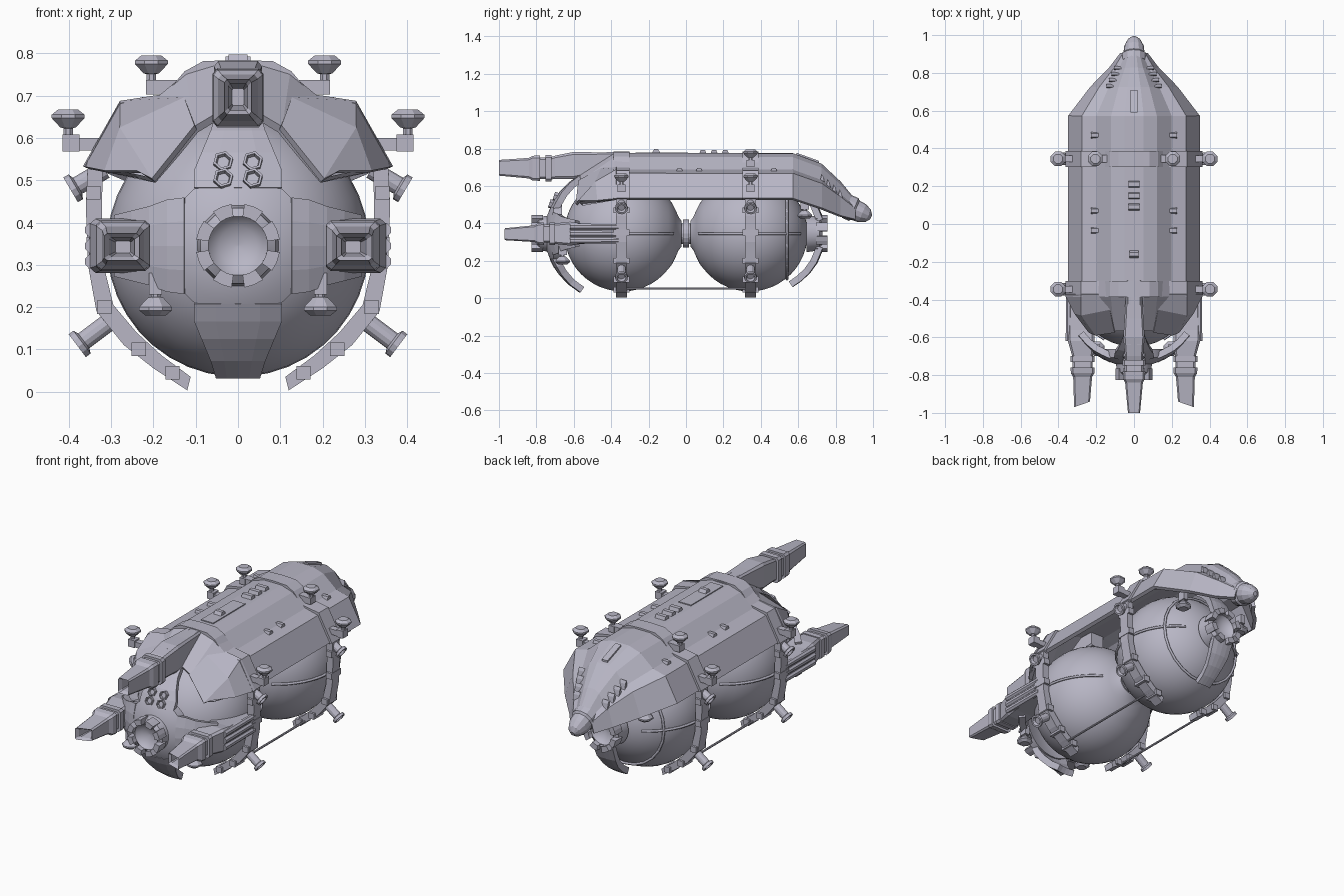
import bpy, bmesh
from math import sin, cos, pi, sqrt
from mathutils import Vector

cube = bpy.data.objects.get("Cube")
if cube:
    bpy.data.objects.remove(cube)

GREY = (0.48, 0.47, 0.56, 1)
mat = bpy.data.materials.new("lavender_grey")
mat.use_nodes = True
mat.diffuse_color = GREY
mat.node_tree.nodes["Principled BSDF"].inputs["Base Color"].default_value = GREY
AXIS = 0.345           # height of the long axis
FRAMES = (-0.345, 0.345)


def build(name, verts, faces, mirror=False, solid=0, smooth=False):
    me = bpy.data.meshes.new(name)
    me.from_pydata([tuple(v) for v in verts], [], faces)
    bm = bmesh.new()
    bm.from_mesh(me)
    bmesh.ops.remove_doubles(bm, verts=bm.verts, dist=1e-5)
    bmesh.ops.recalc_face_normals(bm, faces=bm.faces)
    bm.to_mesh(me)
    bm.free()
    me.materials.append(mat)
    ob = bpy.data.objects.new(name, me)
    bpy.context.collection.objects.link(ob)
    if mirror:
        ob.modifiers.new("mirror", 'MIRROR').merge_threshold = 0.0005
    if solid:
        m = ob.modifiers.new("thickness", 'SOLIDIFY')
        m.thickness, m.offset = solid, 0
    if smooth:
        bpy.ops.object.select_all(action='DESELECT')
        ob.select_set(True)
        bpy.context.view_layer.objects.active = ob
        bpy.ops.object.shade_smooth_by_angle(angle=0.6)


def loft(name, rings, closed=True, caps=True, **kw):
    n = len(rings[0])
    faces = [(i * n + j, i * n + (j + 1) % n, (i + 1) * n + (j + 1) % n, (i + 1) * n + j)
             for i in range(len(rings) - 1) for j in range(n if closed else n - 1)]
    if caps and closed:
        faces += [tuple(range(n)), tuple(range((len(rings) - 1) * n, len(rings) * n))]
    build(name, [p for r in rings for p in r], faces, **kw)


def lathe(name, start, direction, profile, sides=8, **kw):
    """Profile of (distance along direction, radius)."""
    d = Vector(direction).normalized()
    u = d.orthogonal().normalized()
    w = d.cross(u)
    rings = [[Vector(start) + d * t + (u * cos(a) + w * sin(a)) * r
              for a in [2 * pi * (k + 0.5) / sides for k in range(sides)]] for t, r in profile]
    loft(name, rings, **kw)


def box(name, c, s, mirror=False, wedge=1.0, slope=0.0):
    """Box with optional narrower top and a rise along y."""
    x, y, z = [v / 2 for v in s]
    rings = [[(c[0] + i * x, c[1] + j * y * (wedge if k > 0 else 1), c[2] + k * z + j * y * slope)
              for i, j in ((-1, -1), (1, -1), (1, 1), (-1, 1))] for k in (-1, 1)]
    loft(name, rings, mirror=mirror)


def dish(name, c, up=1):
    lathe(name, c, (0, 0, up), [(-.07, .012), (-.024, .012), (-.022, .02), (0, .042), (.008, .042), (.02, .026)],
          mirror=True)


# Two spherical tanks flaring into a shared neck
R = 0.31
for label, s in (("front", -1), ("rear", 1)):
    prof = [(-R * cos(a), max(R * sin(a), 0.001)) for a in [pi * k / 24 for k in range(20)]]
    prof += [(0.265, 0.165), (0.285, 0.125), (0.3, 0.09), (0.315, 0.07)]
    lathe(label + "_tank", (0, s * 0.34, AXIS), (0, -s, 0), prof, 40, smooth=True)
lathe("tank_neck", (0, -.06, AXIS), (0, 1, 0),
      [(0, .055), (.045, .055), (.045, .075), (.075, .075), (.075, .055), (.12, .055)], 20)

# Armoured hull canopy with front flare and drooping tail
H = [(0, .765), (.05, .765), (.116, .745), (.195, .678), (.27, .66), (.34, .53)]


def section(y, sx=1, base=.53, sz=1):
    return [(x * sx, y, base + (z - .53) * sz) for x, z in H]


flare = [(0, .65), (.05, .65), (.1, .62), (.14, .57), (.2, .5), (.24, .51)]
hull = [[(x, -.56, z) for x, z in flare], section(-.38, 1.02), section(-.3), section(.57),
        section(.72, .66, .48, .98), section(.82, .37, .44, .75), section(.9, .19, .42, .42)]
loft("hull_canopy", hull, closed=False, mirror=True, solid=0.02)
lathe("tail_cap", (0, .86, .49), (0, .92, -.4),
      [(0, .066), (.04, .066), (.05, .056), (.09, .052), (.125, .035), (.142, .012)], 12)
for k in range(4):
    box("tail_gill", (.107 - k * .013, .73 + .032 * k, .642 - k * .028), (.075, .022, .03), True, .4, -.7)

# Shoulder plates over the canopy front corners
shoulder = [[(.1, -.57, .625), (.2, -.585, .5), (.235, -.57, .52)],
            [(.125, -.45, .69), (.275, -.48, .62), (.31, -.47, .52)],
            [(.165, -.37, .698), (.275, -.37, .682), (.36, -.37, .53)]]
loft("shoulder_plate", shoulder, closed=False, mirror=True, solid=0.016)

# Frame hoops: raised band over the canopy, open cradle below
arch = [(0, .775), (.08, .772), (.12, .75), (.17, .692), (.275, .674), (.353, .53)]
cradle = [((.355, .535), (.32, .53)), ((.36, .44), (.322, .43)), ((.355, .3), (.318, .3)),
          ((.335, .19), (.295, .205)), ((.27, .11), (.24, .14)), ((.2, .055), (.18, .085)),
          ((.12, .003), (.112, .035))]
for fy in FRAMES:
    loft("frame_band", [[(x, fy + d, z) for x, z in arch] for d in (-.042, .042)],
         closed=False, mirror=True, solid=0.02)
    loft("frame_cradle", [[(o[0], fy - .03, o[1]), (o[0], fy + .03, o[1]),
                           (i[0], fy + .03, i[1]), (i[0], fy - .03, i[1])] for o, i in cradle], mirror=True)
    for x, z in ((.342, .47), (.342, .35), (.316, .2), (.235, .1), (.155, .045)):
        box("frame_clamp", (x, fy, z), (.034, .085, .032), True)
    # Angled thrusters on the hoop
    for c, d in (((.315, fy, .525), (.85, 0, -.5)), ((.305, fy, .165), (.8, 0, -.6))):
        lathe("side_thruster", c, d, [(0, .022), (.075, .022), (.08, .034), (.094, .034), (.094, .024), (.08, .018)],
              12, mirror=True)
    # Outrigger dishes
    box("dish_bracket", (.35, fy, .585), (.07, .035, .03), True)
    box("dish_mount", (.395, fy, .588), (.04, .045, .04), True)
    dish("side_dish", (.402, fy, .647))
box("roof_dish_bracket", (.16, .345, .72), (.07, .04, .035), True)
box("roof_dish_mount", (.2, .345, .72), (.035, .045, .035), True)
dish("roof_dish", (.205, .345, .775))
for label, y, z in (("front", -.66, .2), ("rear", .635, .445)):
    dish(label + "_hanging_dish", (.195, y, z), -1)
    box(label + "_hanging_mount", (.195, y, z + .055), (.03, .045, .05), True)

# Long tie rods and thin cage bands
lathe("lower_rod", (.185, -.345, .052), (0, 1, 0), [(0, .006), (.69, .006)], mirror=True)


def hoop(name, points, r=.007):
    cu = bpy.data.curves.new(name, 'CURVE')
    cu.dimensions, cu.bevel_depth, cu.bevel_resolution = '3D', r, 1
    sp = cu.splines.new('POLY')
    sp.points.add(len(points) - 1)
    for p, q in zip(sp.points, points):
        p.co = (*q, 1)
    cu.materials.append(mat)
    bpy.context.collection.objects.link(bpy.data.objects.new(name, cu))


ARC = [pi * k / 24 for k in range(25)]
for s in (-1, 1):
    for label, cy in (("front", -.34), ("rear", .34)):
        hoop(label + "_equator_band", [(s * .313 * sin(a), cy - .313 * cos(a), AXIS) for a in ARC[4:21]])
band_r = sqrt(.315 ** 2 - .2 ** 2)
hoop("rear_latitude_band", [(band_r * cos(2 * a), .54, AXIS + band_r * sin(2 * a)) for a in ARC])


# End spiders: thick curved arms standing off the tanks, with a docking port
def arm(name, s, cy, depth, rad, d, rows):
    strip = []
    for u, w in rows:
        row = []
        for t in (-1, -.5, 0, .5, 1):
            v = w * t
            y = cy + s * depth * sqrt(max(0, 1 - (u * u + v * v) / rad ** 2))
            row.append((d[0] * u - d[1] * v, y, AXIS + d[1] * u + d[0] * v))
        strip.append(row)
    loft(name, strip, closed=False, solid=0.035)


def port(label, s, y):
    lathe(label + "_port", (0, y - s * .07, AXIS), (0, s, 0),
          [(0, .1), (.07, .09), (.085, .07), (.075, .062), (.063, .045), (.055, .022), (.052, .002)], 24, smooth=True)
    for k in range(8):
        a0 = 2 * pi * (k + .5) / 8
        rings = []
        for a in (a0 - .24, a0, a0 + .24):
            rings.append([(r * cos(a), y + s * h, AXIS + r * sin(a))
                          for r, h in ((.07, -.02), (.1, -.02), (.1, .042), (.07, .042))])
        loft(label + "_port_block", rings)


DOME_D, DOME_R = .4, .36
lathe("front_hub", (0, -.34, AXIS), (0, -1, 0),
      [(DOME_D * sqrt(1 - (r / DOME_R) ** 2) + h, r) for r, h in
       ((.06, .017), (.1, .017), (.14, .017), (.17, .015), (.17, -.03), (.06, -.03))], 32, smooth=True)
front = [(.13, .1), (.17, .1), (.21, .083), (.26, .062), (.3, .05)]
sides = [(.12, .11), (.16, .105), (.2, .09), (.24, .08), (.28, .07)]
for d, rows in (((0, 1), front), ((0, -1), front), ((1, 0), sides), ((-1, 0), sides)):
    arm("front_arm", -1, -.34, DOME_D, DOME_R, d, rows)
rear = [(.07, .06), (.15, .055), (.2, .045), (.24, .04), (.27, .04)]
for d in ((0, 1), (0, -1)):
    arm("rear_arm", 1, .34, .39, .33, d, rear)
port("front", -1, -.785)
port("rear", 1, .715)
for x in (-.035, .035):
    for z in (.497, .537):
        y = -.34 - DOME_D * sqrt(1 - ((z - AXIS) / DOME_R) ** 2)
        lathe("front_vent", (x, y, z), (0, -1, .35), [(0, .024), (.03, .024), (.03, .018), (.018, .015)], 6)


# Engines: chamfered square ducts with collars and a hollow tapered nozzle
def engine(name, rows, mirror=False):
    rings = []
    for y, cx, cz, hx, hz in rows:
        rings.append([(cx + hx * i, y - (hx * i * .35 if mirror and y < -.9 else 0), cz + hz * j) for i, j in
                      ((1, .82), (.82, 1), (-.82, 1), (-1, .82), (-1, -.82), (-.82, -1), (.82, -1), (1, -.82))])
    loft(name, rings, mirror=mirror)


engine("top_engine", [(-.3, 0, .73, .04, .05), (-.5, 0, .72, .05, .06), (-.6, 0, .71, .057, .072),
                      (-.7, 0, .7, .048, .062), (-.72, 0, .695, .048, .06), (-.72, 0, .695, .06, .07),
                      (-.75, 0, .695, .06, .07), (-.75, 0, .695, .05, .058), (-.78, 0, .695, .05, .058),
                      (-.78, 0, .695, .06, .068), (-.82, 0, .695, .058, .066), (-.84, 0, .695, .047, .055),
                      (-1, 0, .697, .032, .042), (-.98, 0, .697, .023, .032), (-.86, 0, .697, .014, .02)])
engine("side_engine", [(-.36, .28, .345, .07, .045), (-.56, .28, .345, .072, .055), (-.62, .28, .345, .07, .064),
                       (-.7, .272, .345, .055, .055), (-.7, .272, .345, .064, .06), (-.73, .272, .345, .064, .06),
                       (-.73, .272, .345, .053, .048), (-.76, .272, .345, .053, .048), (-.76, .272, .345, .064, .06),
                       (-.79, .272, .345, .062, .056), (-.81, .272, .345, .05, .045),
                       (-.955, .275, .342, .042, .032), (-.94, .275, .342, .03, .023),
                       (-.84, .272, .342, .018, .014)], True)
for z in (.308, .345, .382):
    lathe("side_engine_pipe", (.345, -.62, z), (0, 1, 0), [(0, .018), (.26, .016)], 8, mirror=True)
for x in (-.025, .025):
    lathe("top_engine_pipe", (x, -.64, .752), (0, 1, .04), [(0, .024), (.3, .02)], 8)

# Roof fittings
box("roof_slot_plate", (0, -.13, .772), (.075, .28, .016))
box("roof_slot_wedge", (0, -.16, .785), (.045, .05, .025), wedge=.4)
for y in (.09, .15, .21):
    box("roof_vent", (0, y, .778), (.06, .045, .03), wedge=.5)
box("tail_slot_plate", (0, .65, .744), (.035, .12, .024), slope=-.36)
for y in (-.035, .07, .47):
    box("roof_cleat", (.205, y, .684), (.045, .04, .025), True, .5)
